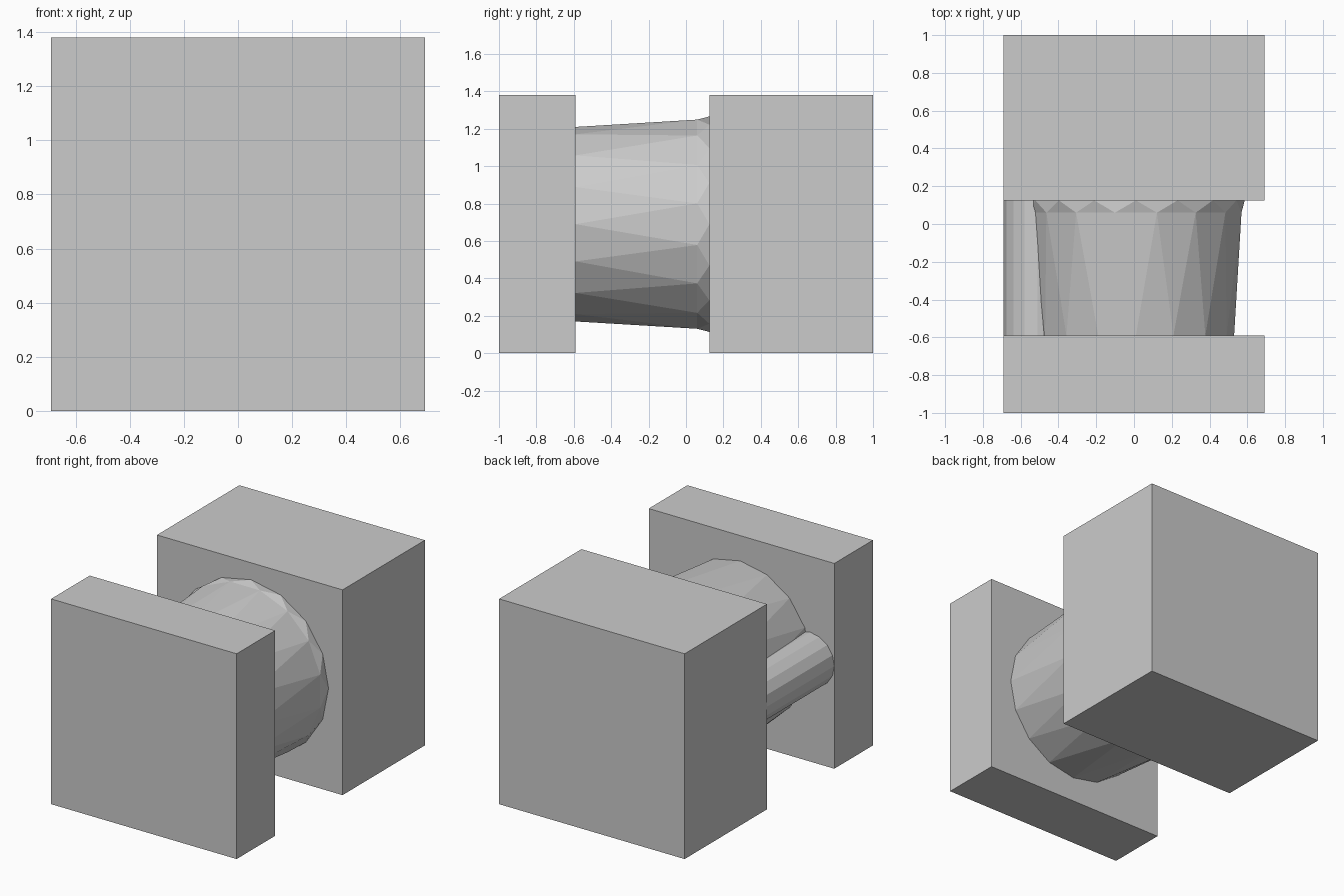
import bpy, bmesh
from math import cos, sin, pi

if "Cube" in bpy.data.objects:
    bpy.data.objects.remove(bpy.data.objects["Cube"])

W, H = 0.69, 1.38
CZ = H / 2


def finish(name, bm):
    bmesh.ops.recalc_face_normals(bm, faces=bm.faces)
    me = bpy.data.meshes.new(name)
    bm.to_mesh(me)
    bm.free()
    ob = bpy.data.objects.new(name, me)
    bpy.context.collection.objects.link(ob)
    return ob


def block(name, y0, y1):
    bm = bmesh.new()
    bmesh.ops.create_cube(bm, size=1)
    for v in bm.verts:
        v.co = (v.co.x * 2 * W, (y0 + y1) / 2 + v.co.y * (y1 - y0), CZ + v.co.z * H)
    return finish(name, bm)


def ring(bm, cx, y, r, twist=0.0, n=16):
    return [bm.verts.new((cx + r * cos(2 * pi * (i + twist) / n), y,
                          CZ + r * sin(2 * pi * (i + twist) / n))) for i in range(n)]


def turned(name, cx, rings):
    """Rings of (y, radius, twist); differing twist gives triangle bands."""
    bm = bmesh.new()
    loops = [ring(bm, cx, *r) for r in rings]
    for a, b, ra, rb in zip(loops, loops[1:], rings, rings[1:]):
        for i in range(len(a)):
            j = (i + 1) % len(a)
            if ra[2] == rb[2]:
                bm.faces.new((a[i], a[j], b[j], b[i]))
            elif rb[2] > ra[2]:
                bm.faces.new((a[i], a[j], b[i]))
                bm.faces.new((a[j], b[j], b[i]))
            else:
                bm.faces.new((a[i], a[j], b[j]))
                bm.faces.new((a[i], b[j], b[i]))
    bm.faces.new(loops[0])
    bm.faces.new(loops[-1])
    return finish(name, bm)


# Square end blocks
block("front_plate", -1.0, -0.59)
block("rear_block", 0.125, 1.0)

# Tapered faceted drum between the blocks
turned("drum", 0.01, [(-0.59, 0.52, 0), (0.06, 0.57, 0.5), (0.125, 0.576, 0)])

# Side pipe, half sunk into the drum
turned("side_pipe", -0.51, [(-0.59, 0.18, 0), (0.125, 0.18, 0)])
